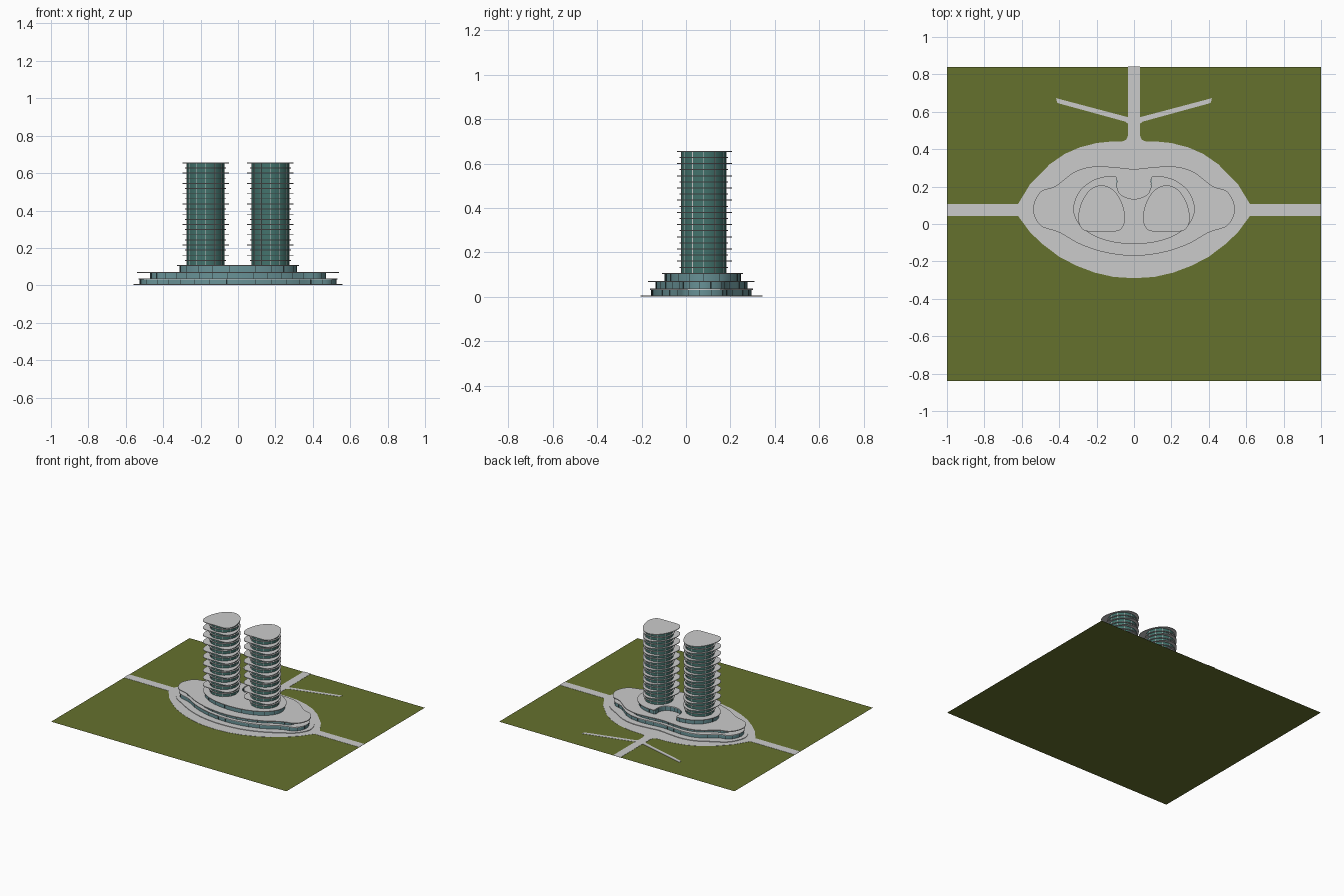
import bpy, bmesh, math
from mathutils import Vector

if "Cube" in bpy.data.objects:
    bpy.data.objects.remove(bpy.data.objects["Cube"])


def material(name, rgb):
    m = bpy.data.materials.new(name)
    m.diffuse_color = (*rgb, 1)
    m.use_nodes = True
    m.node_tree.nodes["Principled BSDF"].inputs["Base Color"].default_value = m.diffuse_color
    return m


GREEN = material("grass_green", (0.13, 0.165, 0.027))
GREY = material("concrete_grey", (0.6, 0.6, 0.6))
BLUE = material("podium_glass_blue", (0.14, 0.29, 0.31))
TEAL = material("tower_glass_teal", (0.055, 0.17, 0.15))
DARK = material("frame_dark", (0.02, 0.03, 0.03))


def finish(name, bm, mat):
    bmesh.ops.recalc_face_normals(bm, faces=bm.faces)
    me = bpy.data.meshes.new(name)
    bm.to_mesh(me)
    bm.free()
    me.materials.append(mat)
    ob = bpy.data.objects.new(name, me)
    bpy.context.collection.objects.link(ob)
    return ob


def smooth_loop(pts, n=5):
    """Closed Catmull-Rom curve through the points."""
    p = [Vector(q) for q in pts]
    out, k = [], len(p)
    for i in range(k):
        a, b, c, d = p[i - 1], p[i], p[(i + 1) % k], p[(i + 2) % k]
        for j in range(n):
            t = j / n
            out.append(0.5 * (2 * b + (c - a) * t + (2 * a - 5 * b + 4 * c - d) * t * t
                              + (3 * b - a - 3 * c + d) * t ** 3))
    return out


def mirrored(half):
    """Complete an outline given from bottom centre to top centre on +x."""
    return half + [(-x, y) for x, y in reversed(half) if x > 0.0001]


def scaled(pts, sx, sy, cy=0.07):
    return [Vector((p[0] * sx, cy + (p[1] - cy) * sy)) for p in pts]


def add_prism(bm, pts, z0, z1):
    lo = [bm.verts.new((p[0], p[1], z0)) for p in pts]
    hi = [bm.verts.new((p[0], p[1], z1)) for p in pts]
    bm.faces.new(lo[::-1])
    bm.faces.new(hi)
    for i in range(len(pts)):
        j = (i + 1) % len(pts)
        bm.faces.new((lo[i], lo[j], hi[j], hi[i]))


def prism(name, pts, z0, z1, mat, smooth=True):
    bm = bmesh.new()
    add_prism(bm, pts, z0, z1)
    ob = finish(name, bm, mat)
    if smooth:
        for f in ob.data.polygons:
            f.use_smooth = True
        ob.data.set_sharp_from_angle(angle=math.radians(35))
    return ob


def mullions(name, pts, z0, z1, step, w, mat):
    """Thin upright bars along an outline."""
    bm = bmesh.new()
    for i in range(0, len(pts), step):
        p = pts[i]
        t = (pts[(i + 1) % len(pts)] - pts[i - 1]).normalized() * w / 2
        n = Vector((t.y, -t.x))
        add_prism(bm, [p + t + n, p + t - n, p - t - n, p - t + n], z0, z1)
    return finish(name, bm, mat)


# lawn, a single sheet
bm = bmesh.new()
bm.faces.new([bm.verts.new(v) for v in
              [(-1, -0.84, 0), (1, -0.84, 0), (1, 0.84, 0), (-1, 0.84, 0)]])
lawn = finish("lawn", bm, GREEN)

# plaza and roads
plaza = mirrored([(0, -0.29), (0.11, -0.283), (0.21, -0.26), (0.31, -0.222), (0.4, -0.175),
                  (0.49, -0.107), (0.555, -0.045), (0.62, 0.043), (0.62, 0.107), (0.555, 0.214),
                  (0.45, 0.32), (0.37, 0.375), (0.29, 0.41), (0.2, 0.433), (0.13, 0.44),
                  (0.065, 0.441), (0.042, 0.45), (0.031, 0.475)])
prism("plaza", [Vector(p) for p in plaza], 0.0006, 0.002, GREY, False)
for s, side in ((1, "right"), (-1, "left")):
    prism("side_road_" + side, [(s * 0.61, 0.043), (s, 0.043), (s, 0.107), (s * 0.61, 0.107)],
          0.0006, 0.002, GREY, False)
    prism("branch_path_" + side, [(s * 0.02, 0.54), (s * 0.41, 0.647), (s * 0.417, 0.673),
                                  (s * 0.02, 0.568)], 0.0006, 0.002, GREY, False)
    # small rounded corner where the branch meets the road
    prism("path_corner_" + side, [(s * 0.02, 0.53), (s * 0.034, 0.538), (s * 0.05, 0.549),
                                  (s * 0.02, 0.56)], 0.0006, 0.002, GREY, False)
prism("back_road", [(-0.031, 0.46), (0.031, 0.46), (0.031, 0.842), (-0.031, 0.842)],
      0.0006, 0.002, GREY, False)

# low plinth around the podium
plinth = smooth_loop(mirrored([(0, -0.205), (0.16, -0.19), (0.3, -0.145), (0.42, -0.08),
                               (0.51, -0.02), (0.56, 0.08), (0.51, 0.2), (0.4, 0.27),
                               (0.31, 0.32), (0.21, 0.343), (0.1, 0.338), (0, 0.327)]))
prism("plinth", plinth, 0.001, 0.006, GREY)

# podium: two wide storeys
wide = smooth_loop(mirrored([(0, -0.17), (0.155, -0.152), (0.29, -0.107), (0.4, -0.045),
                             (0.5, -0.008), (0.54, 0.08), (0.5, 0.172), (0.42, 0.203),
                             (0.315, 0.28), (0.21, 0.308), (0.1, 0.303), (0, 0.294)]))
low_glass, mid_glass = scaled(wide, 0.975, 0.94), scaled(wide, 0.87, 0.86)
prism("lower_podium_glass", low_glass, 0.005, 0.032, BLUE)
prism("lower_podium_slab", scaled(wide, 0.985, 0.97), 0.032, 0.037, GREY)
prism("middle_podium_glass", mid_glass, 0.037, 0.066, BLUE)
prism("middle_podium_slab", wide, 0.066, 0.072, GREY)
mullions("lower_podium_frames", low_glass, 0.006, 0.032, 3, 0.0025, DARK)
mullions("middle_podium_frames", mid_glass, 0.037, 0.066, 3, 0.0025, DARK)

# podium: upper storey with the notch at the back
upper = smooth_loop(mirrored([(0, -0.107), (0.12, -0.095), (0.22, -0.06), (0.295, 0.0),
                              (0.325, 0.08), (0.295, 0.17), (0.23, 0.228), (0.16, 0.253),
                              (0.105, 0.256), (0.093, 0.245), (0.093, 0.2), (0.075, 0.162),
                              (0.04, 0.141), (0, 0.134)]))
upper_glass = scaled(upper, 0.965, 0.94)
prism("upper_podium_glass", upper_glass, 0.072, 0.103, BLUE)
prism("upper_podium_slab", upper, 0.103, 0.108, GREY)
mullions("upper_podium_frames", upper_glass, 0.072, 0.103, 4, 0.0025, DARK)

# towers: round glass core with alternating rounded-triangle and round floor slabs
tri = smooth_loop(mirrored([(0, -0.119), (0.085, -0.117), (0.118, -0.085), (0.124, -0.03),
                            (0.103, 0.045), (0.06, 0.104), (0, 0.127)]), 6)


def circle(r, n=48):
    return [Vector((r * math.cos(2 * math.pi * i / n), r * math.sin(2 * math.pi * i / n)))
            for i in range(n)]


FLOORS, Z0, Z1 = 20, 0.108, 0.657
for s, side in ((1, "right"), (-1, "left")):
    c = Vector((s * 0.173, 0.08))
    core = [p + c for p in circle(0.1)]
    prism("tower_glass_" + side, core, Z0, Z1 - 0.003, TEAL)
    mullions("tower_frames_" + side, core, Z0, Z1 - 0.004, 4, 0.003, GREY)
    bm = bmesh.new()
    for i in range(1, FLOORS + 1):
        z = Z0 + (Z1 - Z0) * i / FLOORS
        shape = tri if (FLOORS - i) % 2 == 0 else circle(0.11)
        add_prism(bm, [p + c for p in shape], z - 0.0045, z)
    finish("tower_floor_slabs_" + side, bm, GREY)
